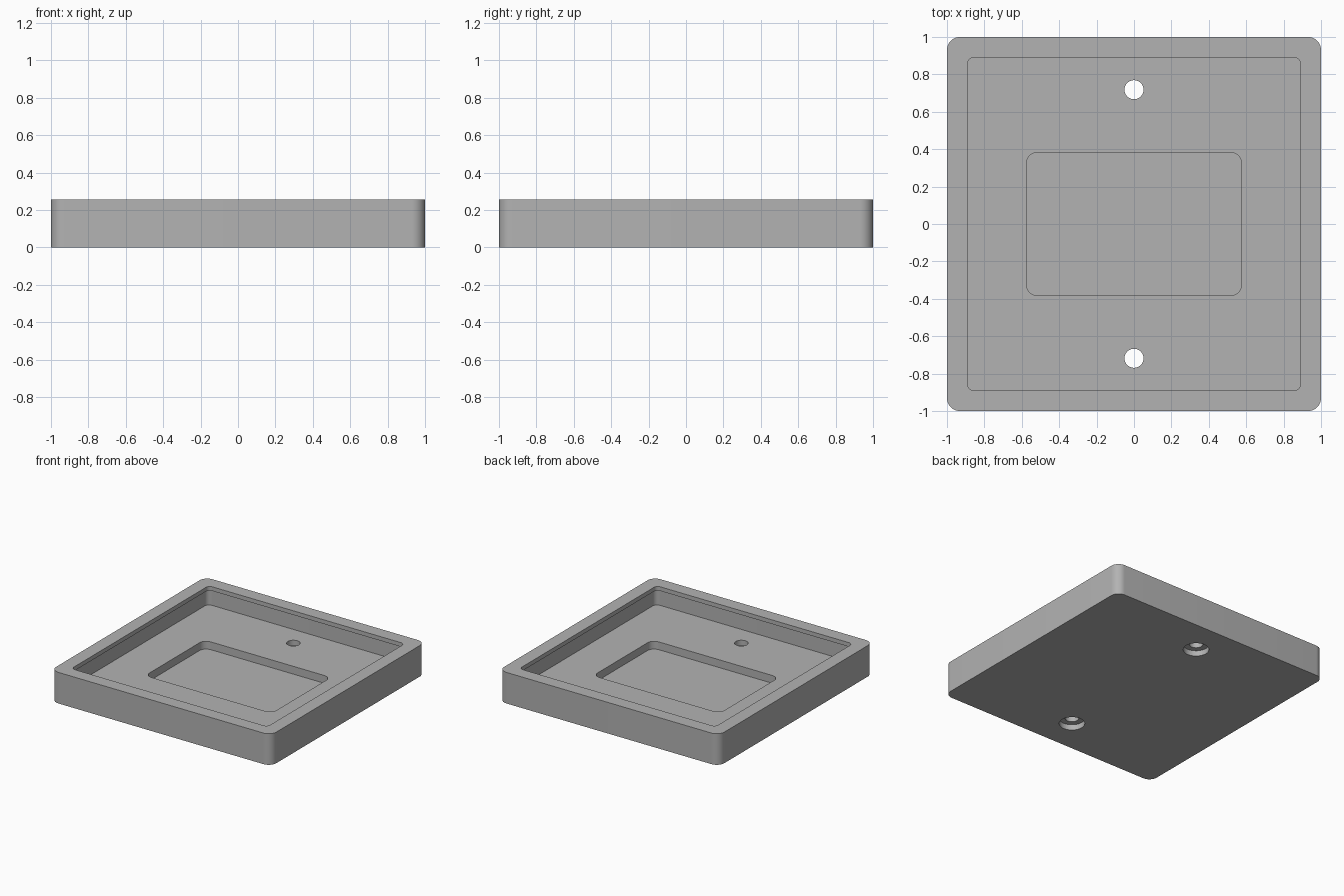
import bpy
import bmesh
import math

HEIGHT = 0.255
FLOOR = 0.088

old = bpy.data.objects.get("Cube")
if old:
    bpy.data.objects.remove(old, do_unlink=True)

grey = bpy.data.materials.new("plain_grey")
grey.use_nodes = True
colour = (0.45, 0.45, 0.45, 1)
grey.diffuse_color = colour
grey.node_tree.nodes["Principled BSDF"].inputs["Base Color"].default_value = colour


def prism(name, outline, z0, z1):
    """Extrude a closed outline from z0 up to z1."""
    bm = bmesh.new()
    base = bm.faces.new([bm.verts.new((x, y, z0)) for x, y in outline])
    top = bmesh.ops.extrude_face_region(bm, geom=[base])["geom"]
    moved = [v for v in top if isinstance(v, bmesh.types.BMVert)]
    bmesh.ops.translate(bm, verts=moved, vec=(0, 0, z1 - z0))
    bmesh.ops.recalc_face_normals(bm, faces=bm.faces)
    mesh = bpy.data.meshes.new(name)
    bm.to_mesh(mesh)
    bm.free()
    mesh.materials.append(grey)
    obj = bpy.data.objects.new(name, mesh)
    bpy.context.collection.objects.link(obj)
    return obj


def rounded_rect(hx, hy, r, steps=10):
    points = []
    for quarter, (sx, sy) in enumerate([(1, 1), (-1, 1), (-1, -1), (1, -1)]):
        for i in range(steps + 1):
            a = math.pi / 2 * (quarter + i / steps)
            points.append((sx * (hx - r) + r * math.cos(a),
                           sy * (hy - r) + r * math.sin(a)))
    return points


def circle(y, r, steps=48):
    turn = [2 * math.pi * i / steps for i in range(steps)]
    return [(r * math.cos(a), y + r * math.sin(a)) for a in turn]


# Square tray block
tray = prism("tray", rounded_rect(1, 1, 0.07), 0, HEIGHT)

# Undercut cavity, lip opening and shallow centre recess
cutters = [
    prism("cavity_cutter", rounded_rect(0.915, 0.915, 0.04), FLOOR, 0.221),
    prism("opening_cutter", rounded_rect(0.89, 0.89, 0.035), 0.15, 0.4),
    prism("recess_cutter", rounded_rect(0.575, 0.383, 0.06), 0.024, 0.14),
]

# Screw holes, counterbored from below
for y in (-0.718, 0.718):
    cutters.append(prism("hole_cutter", circle(y, 0.051), -0.1, 0.14))
    cutters.append(prism("counterbore_cutter", circle(y, 0.096), -0.1, 0.045))

bpy.context.view_layer.objects.active = tray
tray.select_set(True)
for cutter in cutters:
    cut = tray.modifiers.new("cut", "BOOLEAN")
    cut.operation = "DIFFERENCE"
    cut.solver = "EXACT"
    cut.object = cutter
    bpy.ops.object.modifier_apply(modifier=cut.name)
    bpy.data.objects.remove(cutter, do_unlink=True)

bpy.ops.object.shade_smooth_by_angle(angle=math.radians(30))
